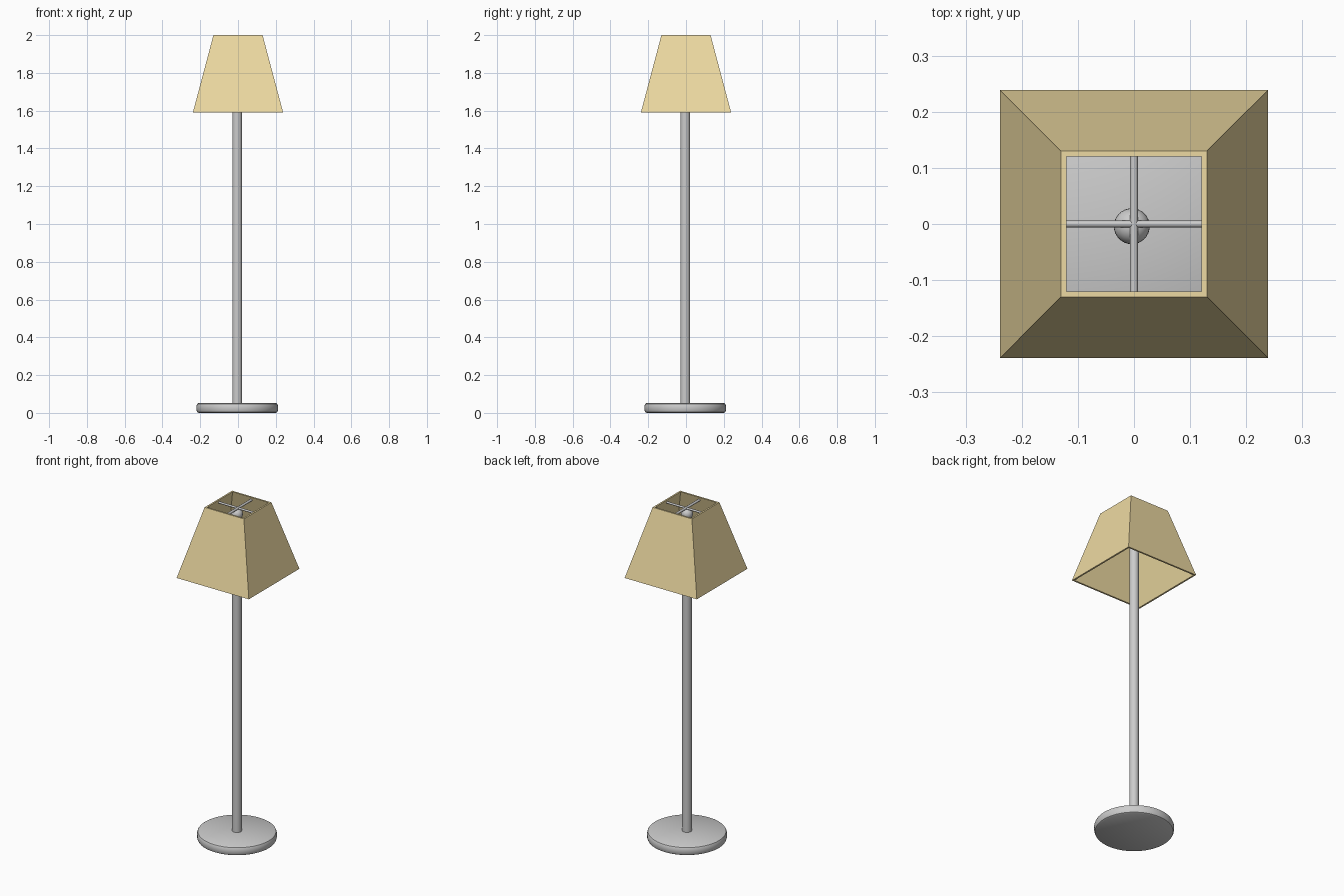
import bpy, bmesh, math

if "Cube" in bpy.data.objects:
    bpy.data.objects.remove(bpy.data.objects["Cube"])

CX = CY = -0.004  # stand sits a touch off the shade centre


def finish(name, bm, mat=None):
    bmesh.ops.recalc_face_normals(bm, faces=bm.faces)
    me = bpy.data.meshes.new(name)
    bm.to_mesh(me)
    bm.free()
    ob = bpy.data.objects.new(name, me)
    bpy.context.collection.objects.link(ob)
    if mat:
        me.materials.append(mat)
    return ob


def smooth(ob, angle=35):
    bpy.ops.object.select_all(action='DESELECT')
    ob.select_set(True)
    bpy.context.view_layer.objects.active = ob
    bpy.ops.object.shade_smooth_by_angle(angle=math.radians(angle))


def lathe(name, profile, steps=48):
    bm = bmesh.new()
    vs = [bm.verts.new((r, 0, z)) for r, z in profile]
    es = [bm.edges.new(p) for p in zip(vs, vs[1:])]
    bmesh.ops.spin(bm, geom=vs + es, cent=(0, 0, 0), axis=(0, 0, 1),
                   angle=2 * math.pi, steps=steps, use_duplicate=False)
    bmesh.ops.remove_doubles(bm, verts=bm.verts, dist=1e-5)
    ob = finish(name, bm)
    ob.location = (CX, CY, 0)
    smooth(ob)
    return ob


# round base with softened rim
lathe("base", [(0, 0), (0.205, 0), (0.212, 0.004), (0.216, 0.013), (0.217, 0.026),
               (0.216, 0.039), (0.212, 0.048), (0.205, 0.052), (0, 0.052)])

# pole
lathe("pole", [(0, 0.045), (0.026, 0.045), (0.026, 1.93), (0, 1.93)], 32)

# ball on top of the pole, carrying the shade frame
R = 0.032
lathe("pole_ball", [(R * math.sin(t), 1.947 - R * math.cos(t))
                    for t in (math.pi * i / 14 for i in range(15))], 32)

# hollow square tapered shade
fabric = bpy.data.materials.new("shade_yellow")
fabric.diffuse_color = (0.85, 0.70, 0.36, 1)
fabric.use_nodes = True
fabric.node_tree.nodes["Principled BSDF"].inputs["Base Color"].default_value = fabric.diffuse_color
bm = bmesh.new()
rings = []
for h, z in ((0.239, 1.59), (0.13, 2.0), (0.12, 2.0), (0.229, 1.59)):
    rings.append([bm.verts.new((sx * h, sy * h, z))
                  for sx, sy in ((-1, -1), (1, -1), (1, 1), (-1, 1))])
for a, b in zip(rings, rings[1:] + rings[:1]):
    for i in range(4):
        j = (i + 1) % 4
        bm.faces.new((a[i], a[j], b[j], b[i]))
finish("shade", bm, fabric)

# crossed rods holding the shade
for name, rot, r in (("shade_rod_side", (0, math.pi / 2, 0), 0.006),
                     ("shade_rod_depth", (math.pi / 2, 0, 0), 0.007)):
    bpy.ops.mesh.primitive_cylinder_add(vertices=16, radius=r, depth=0.25,
                                        location=(0, 0, 1.981), rotation=rot)
    rod = bpy.context.object
    rod.name = name
    smooth(rod)
